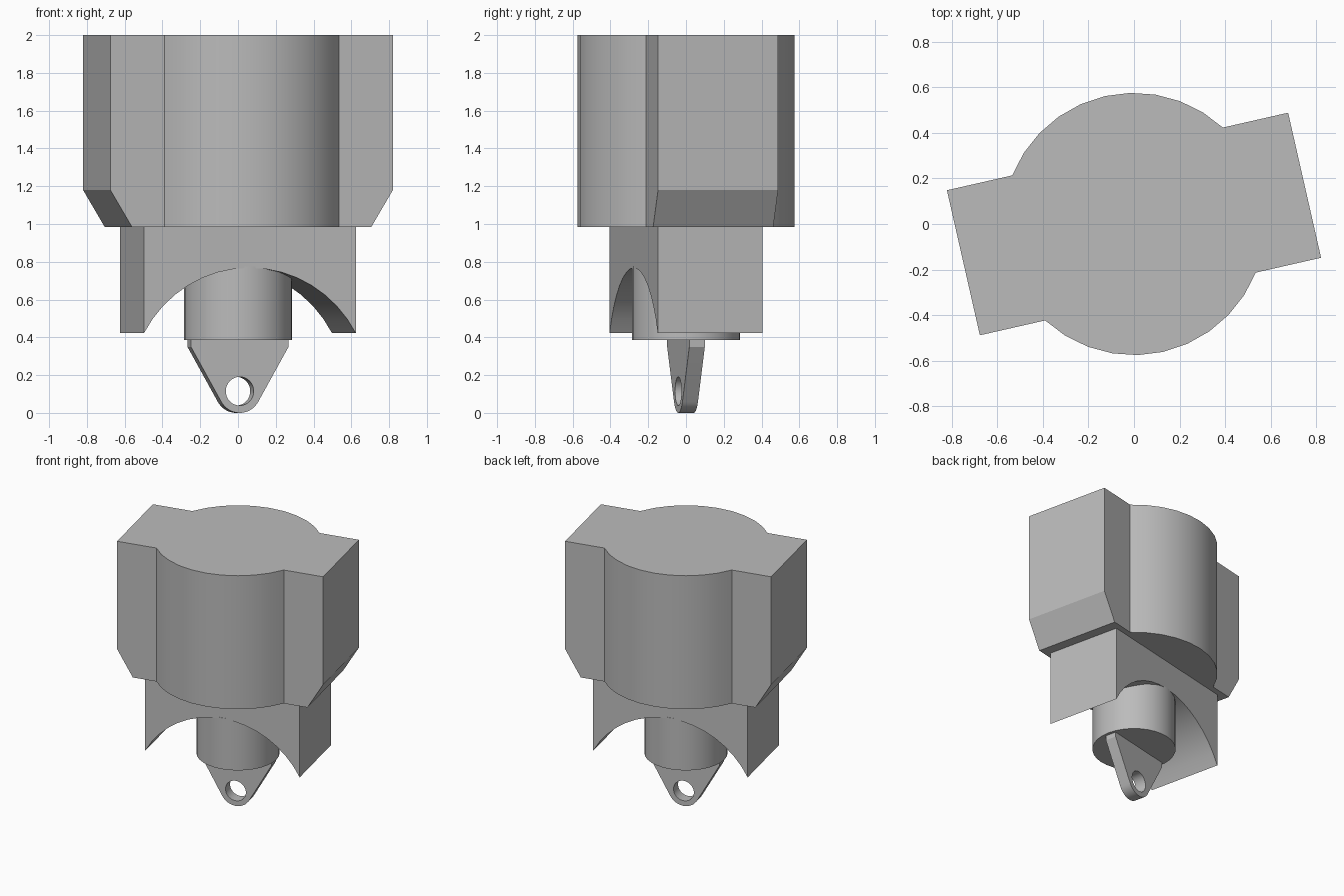
import bpy, bmesh
from math import sin, cos, asin, atan2, hypot, pi, radians

if "Cube" in bpy.data.objects:
    bpy.data.objects.remove(bpy.data.objects["Cube"])

TURN = radians(12.8)

grey = bpy.data.materials.new("plain_grey")
grey.use_nodes = True
grey.diffuse_color = (0.5, 0.5, 0.5, 1)
grey.node_tree.nodes["Principled BSDF"].inputs["Base Color"].default_value = (0.5, 0.5, 0.5, 1)


def finish(name, bm):
    bmesh.ops.recalc_face_normals(bm, faces=bm.faces)
    mesh = bpy.data.meshes.new(name)
    bm.to_mesh(mesh)
    bm.free()
    mesh.materials.append(grey)
    ob = bpy.data.objects.new(name, mesh)
    bpy.context.collection.objects.link(ob)
    ob.rotation_euler.z = TURN
    bpy.ops.object.select_all(action='DESELECT')
    ob.select_set(True)
    bpy.context.view_layer.objects.active = ob
    bpy.ops.object.shade_smooth_by_angle(angle=radians(25))
    return ob


def arc(cx, cy, r, start, end, steps):
    return [(cx + r * cos(start + (end - start) * i / steps),
             cy + r * sin(start + (end - start) * i / steps)) for i in range(steps + 1)]


def stack(name, levels):
    """Join matching outlines, given as (z, points), into a closed solid."""
    bm = bmesh.new()
    rings = [[bm.verts.new((x, y, z)) for x, y in pts] for z, pts in levels]
    for low, high in zip(rings, rings[1:]):
        for i in range(len(low)):
            bm.faces.new((low[i - 1], low[i], high[i], high[i - 1]))
    bm.faces.new(rings[0])
    bm.faces.new(rings[-1])
    return finish(name, bm)


def plate(name, loops, half):
    """Extrude an x-z outline, with optional holes, along y."""
    bm = bmesh.new()
    edges = []
    for loop in loops:
        vs = [bm.verts.new((x, -half, z)) for x, z in loop]
        edges += [bm.edges.new((vs[i - 1], vs[i])) for i in range(len(vs))]
    bmesh.ops.triangle_fill(bm, edges=edges, use_beauty=True, normal=(0, -1, 0))
    out = bmesh.ops.extrude_face_region(bm, geom=bm.faces[:], use_keep_orig=True)
    moved = [g for g in out["geom"] if isinstance(g, bmesh.types.BMVert)]
    bmesh.ops.translate(bm, verts=moved, vec=(0, 2 * half, 0))
    return finish(name, bm)


# Main body: round drum with two opposite square wings, chamfered at the bottom
R, WING_Y = 0.575, 0.326
a = asin(WING_Y / R)


def body_outline(wing_x):
    back = arc(0, 0, R, a, pi - a, 10)
    front = arc(0, 0, R, pi + a, 2 * pi - a, 10)
    return ([(wing_x, -WING_Y), (wing_x, WING_Y)] + back +
            [(-wing_x, WING_Y), (-wing_x, -WING_Y)] + front)


stack("main_body", [(0.985, body_outline(0.65)), (1.18, body_outline(0.767)),
                    (2.0, body_outline(0.767))])

# Arched block below the body
HALF, FOOT, CREST, TOP = 0.575, 0.422, 0.768, 0.985
rise = CREST - FOOT
r = (HALF ** 2 + rise ** 2) / (2 * rise)
t = atan2(FOOT - (CREST - r), HALF)
plate("arched_block", [[(-HALF, TOP), (HALF, TOP)] + arc(0, CREST - r, r, t, pi - t, 16)], 0.284)

# Short round stem inside the arch
circle = arc(0, 0, 0.287, 0, 2 * pi, 32)[:-1]
stack("stem", [(0.385, circle), (0.775, circle)])

# Tapered lug with a round eye
W, SHOULDER, EYE_Z = 0.265, 0.35, 0.115
dx, dz = W, SHOULDER - EYE_Z
tangent = atan2(dz, dx) + asin(EYE_Z / hypot(dx, dz)) - pi / 2
lug = ([(-W, 0.385), (-W, SHOULDER)] + arc(0, EYE_Z, EYE_Z, pi - tangent, 2 * pi + tangent, 16) +
       [(W, SHOULDER), (W, 0.385)])
eye = arc(0, EYE_Z, 0.076, 0, 2 * pi, 32)[:-1]
plate("eye_lug", [lug, eye], 0.042)
